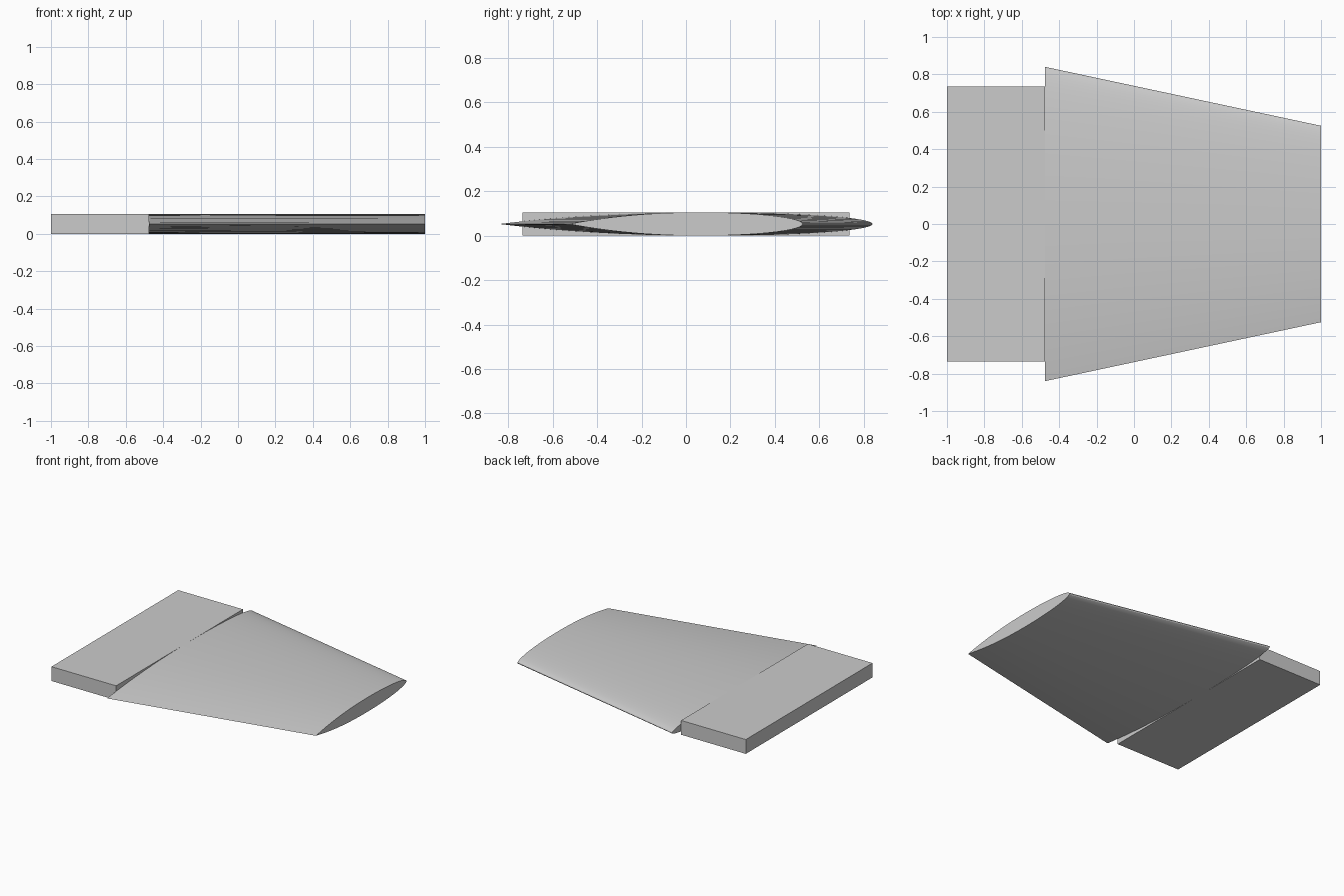
import bpy, bmesh, math

cube = bpy.data.objects.get("Cube")
if cube:
    bpy.data.objects.remove(cube, do_unlink=True)

THICK = 0.105      # overall thickness
ROOT_X = -0.475    # where the wing meets the block

grey = bpy.data.materials.new("light_grey")
grey.use_nodes = True
COLOUR = (0.6, 0.6, 0.6, 1)
grey.diffuse_color = COLOUR
grey.node_tree.nodes["Principled BSDF"].inputs["Base Color"].default_value = COLOUR


def finish(name, bm):
    bmesh.ops.recalc_face_normals(bm, faces=bm.faces)
    mesh = bpy.data.meshes.new(name)
    bm.to_mesh(mesh)
    bm.free()
    mesh.materials.append(grey)
    obj = bpy.data.objects.new(name, mesh)
    bpy.context.collection.objects.link(obj)
    return obj


def half_thickness(c, peak=0.43):
    """Rounded nose at c = 0, fullest at the peak, sharp tail at c = 1."""
    if c < peak:
        return math.sqrt(max(0, 1 - ((peak - c) / peak) ** 2))
    return 1 - ((c - peak) / (1 - peak)) ** 2.2


def section(bm, x, nose, tail, steps=28):
    """Closed ring of vertices around the wing profile at one station."""
    stations = [(1 - math.cos(math.pi * i / steps)) / 2 for i in range(steps + 1)]
    outline = [(c, 1) for c in stations] + [(c, -1) for c in stations[-2:0:-1]]
    return [bm.verts.new((x, nose + (tail - nose) * c,
                          THICK / 2 * (1 + side * half_thickness(c))))
            for c, side in outline]


# Tapered wing panel, with equal thickness at root and tip
bm = bmesh.new()
root = section(bm, ROOT_X, 0.84, -0.84)
tip = section(bm, 1.0, 0.525, -0.525)
for i in range(len(root)):
    j = (i + 1) % len(root)
    bm.faces.new((root[i], root[j], tip[j], tip[i]))
bm.faces.new(root)
bm.faces.new(tip)
wing = finish("wing_panel", bm)
bpy.ops.object.select_all(action="DESELECT")
wing.select_set(True)
bpy.context.view_layer.objects.active = wing
bpy.ops.object.shade_smooth_by_angle(angle=math.radians(30))

# Rectangular mounting block at the root
bm = bmesh.new()
bmesh.ops.create_cube(bm, size=1)
bmesh.ops.scale(bm, vec=(ROOT_X + 1, 1.47, THICK), verts=bm.verts)
bmesh.ops.translate(bm, vec=((ROOT_X - 1) / 2, 0, THICK / 2), verts=bm.verts)
finish("root_block", bm)
